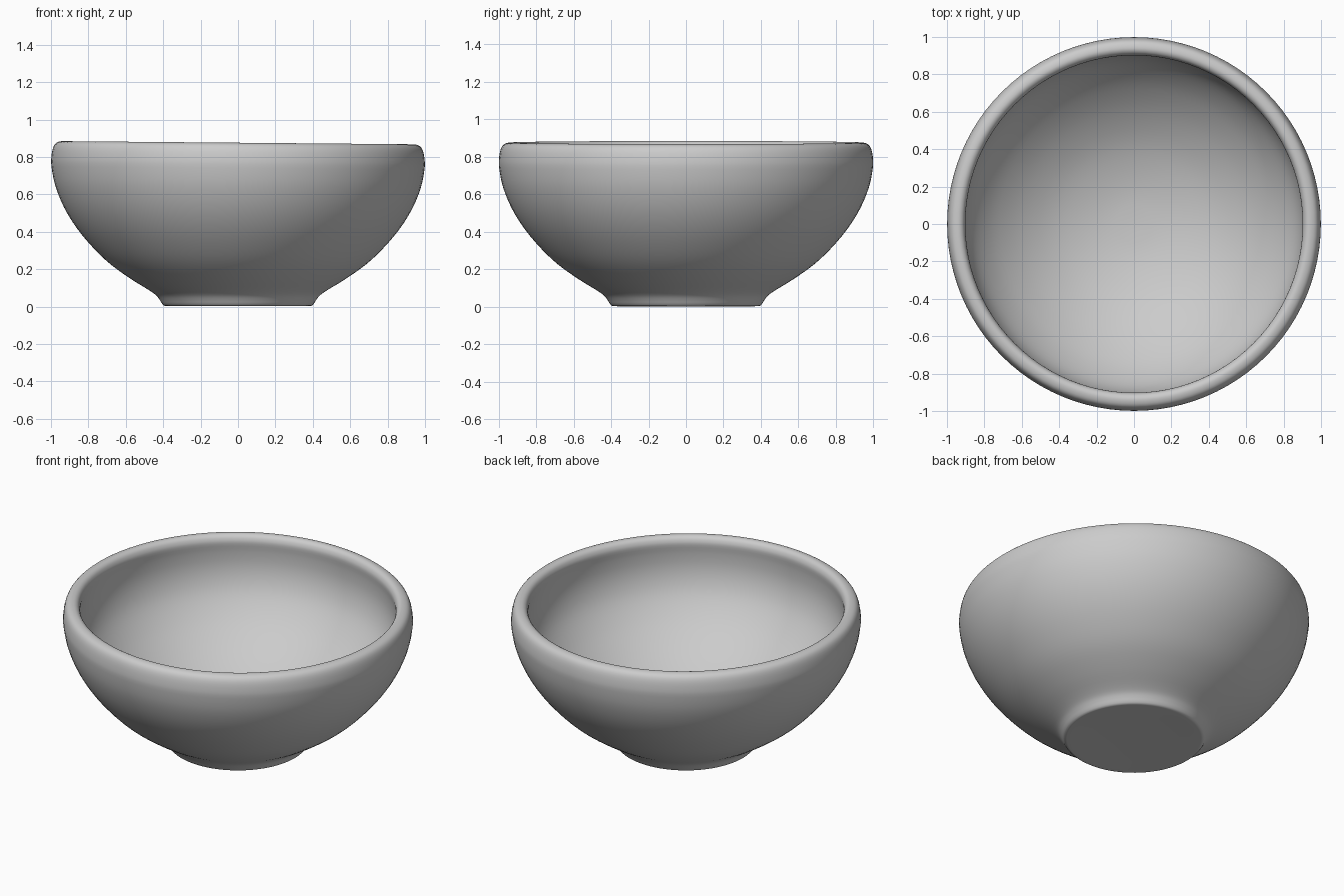
import bpy, bmesh, math
from mathutils import Vector

if "Cube" in bpy.data.objects:
    bpy.data.objects.remove(bpy.data.objects["Cube"])

STEPS = 96

# Half profile (radius, height): underside, foot, outer wall, rim, inner wall, floor
profile = [
    (0.0, 0.008), (0.2, 0.006), (0.36, 0.003), (0.392, 0.004), (0.406, 0.016),
    (0.418, 0.035), (0.438, 0.06), (0.48, 0.09), (0.57, 0.145), (0.68, 0.223),
    (0.77, 0.307), (0.86, 0.413), (0.93, 0.525), (0.977, 0.64), (0.997, 0.74),
    (0.998, 0.79), (0.989, 0.84), (0.971, 0.867), (0.94, 0.876), (0.918, 0.868),
    (0.906, 0.85), (0.902, 0.825), (0.908, 0.77), (0.908, 0.69), (0.893, 0.61),
    (0.86, 0.53), (0.80, 0.445), (0.72, 0.362), (0.60, 0.268), (0.45, 0.183),
    (0.30, 0.13), (0.15, 0.10), (0.0, 0.092),
]


def smooth_path(points, cuts=3):
    """Catmull-Rom curve through the points."""
    p = [Vector(q) for q in points]
    p = [2 * p[0] - p[1]] + p + [2 * p[-1] - p[-2]]
    out = []
    for a, b, c, d in zip(p, p[1:], p[2:], p[3:]):
        for i in range(cuts):
            t = i / cuts
            out.append(0.5 * (2 * b + (c - a) * t + (2 * a - 5 * b + 4 * c - d) * t**2
                              + (3 * b - a - 3 * c + d) * t**3))
    return out + [p[-2]]


# Bowl: profile turned around the z axis
bm = bmesh.new()
verts = [bm.verts.new((max(q.x, 0), 0, q.y)) for q in smooth_path(profile)]
edges = [bm.edges.new(pair) for pair in zip(verts, verts[1:])]
bmesh.ops.spin(bm, geom=verts + edges, axis=(0, 0, 1), cent=(0, 0, 0),
               angle=math.tau, steps=STEPS, use_duplicate=False)
bmesh.ops.remove_doubles(bm, verts=bm.verts, dist=0.0005)
bmesh.ops.recalc_face_normals(bm, faces=bm.faces)

# Slight handmade slope of the rim, lower on the right
for v in bm.verts:
    v.co.z -= 0.009 * v.co.x * v.co.z / 0.88

mesh = bpy.data.meshes.new("bowl")
bm.to_mesh(mesh)
bm.free()
bowl = bpy.data.objects.new("bowl", mesh)
bpy.context.collection.objects.link(bowl)
bpy.context.view_layer.objects.active = bowl
bowl.select_set(True)
bpy.ops.object.shade_smooth_by_angle(angle=math.radians(50))
